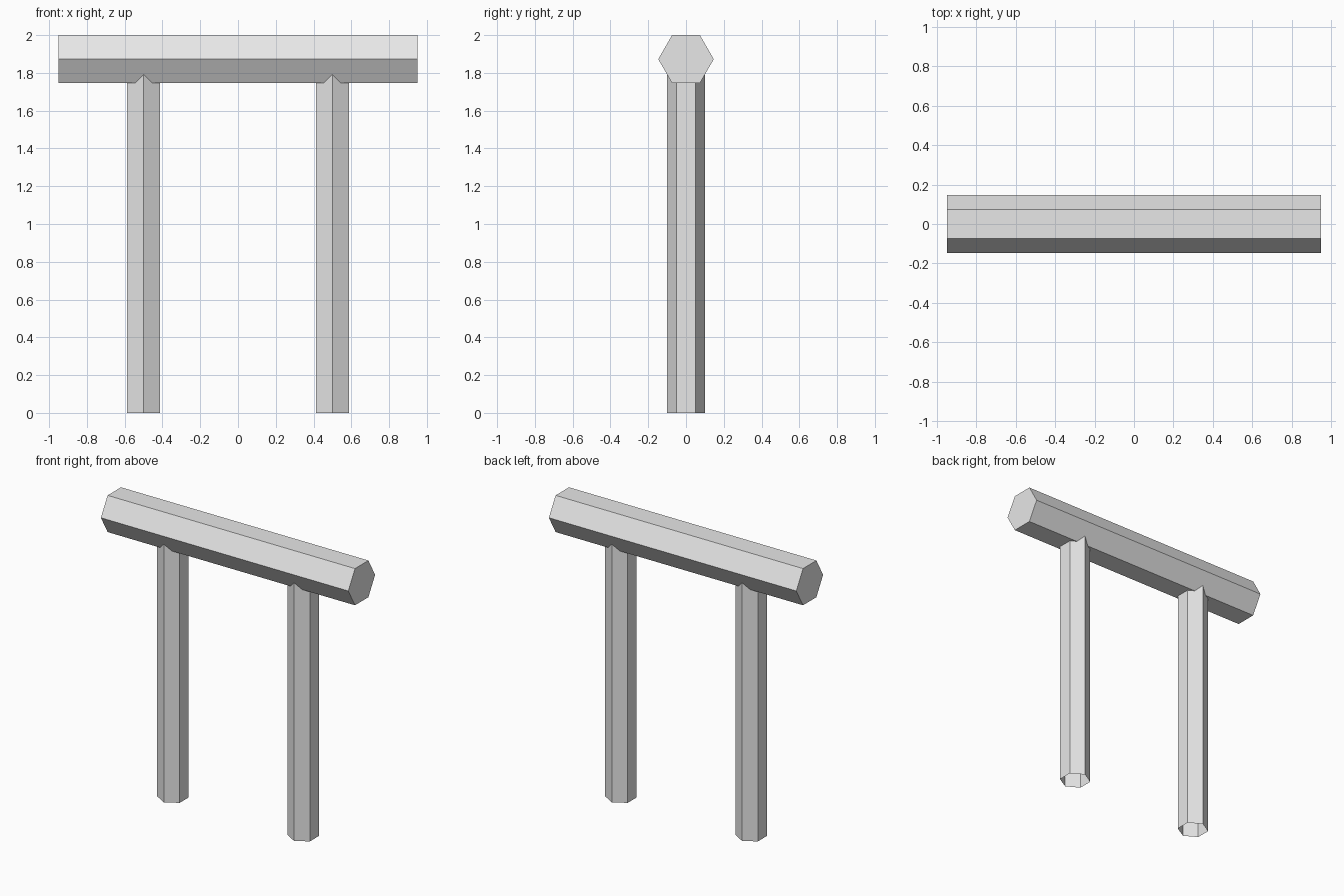
import bpy, bmesh, math
from mathutils import Matrix

if "Cube" in bpy.data.objects:
    bpy.data.objects.remove(bpy.data.objects["Cube"])

grey = bpy.data.materials.new("light grey")
grey.diffuse_color = (0.8, 0.8, 0.8, 1)
grey.use_nodes = True
grey.node_tree.nodes["Principled BSDF"].inputs["Base Color"].default_value = grey.diffuse_color


def hex_prism(name, radius, length, matrix, caps):
    """Six-sided prism along local z, with a corner on local y."""
    bm = bmesh.new()
    bmesh.ops.create_cone(bm, cap_ends=caps, segments=6, radius1=radius,
                          radius2=radius, depth=length)
    # turn the corner that is nearest +y exactly onto it
    top = max(bm.verts, key=lambda v: v.co.y)
    turn = math.pi / 2 - math.atan2(top.co.y, top.co.x)
    bm.transform(matrix @ Matrix.Rotation(turn, 4, 'Z'))
    bmesh.ops.recalc_face_normals(bm, faces=bm.faces)
    mesh = bpy.data.meshes.new(name)
    bm.to_mesh(mesh)
    bm.free()
    mesh.materials.append(grey)
    obj = bpy.data.objects.new(name, mesh)
    bpy.context.collection.objects.link(obj)
    return obj


# Horizontal beam, corners pointing front and back, closed ends
R = 0.147
beam_z = 2.0 - R * math.cos(math.pi / 6)
hex_prism("beam", R, 1.9,
          Matrix.Translation((0, 0, beam_z)) @ Matrix.Rotation(math.pi / 2, 4, 'Y'), True)

# Two open-ended posts running up into the beam
post_top = 1.85
for side, x in (("left", -0.5), ("right", 0.5)):
    hex_prism(side + "_post", 0.1, post_top,
              Matrix.Translation((x, 0, post_top / 2)), False)
